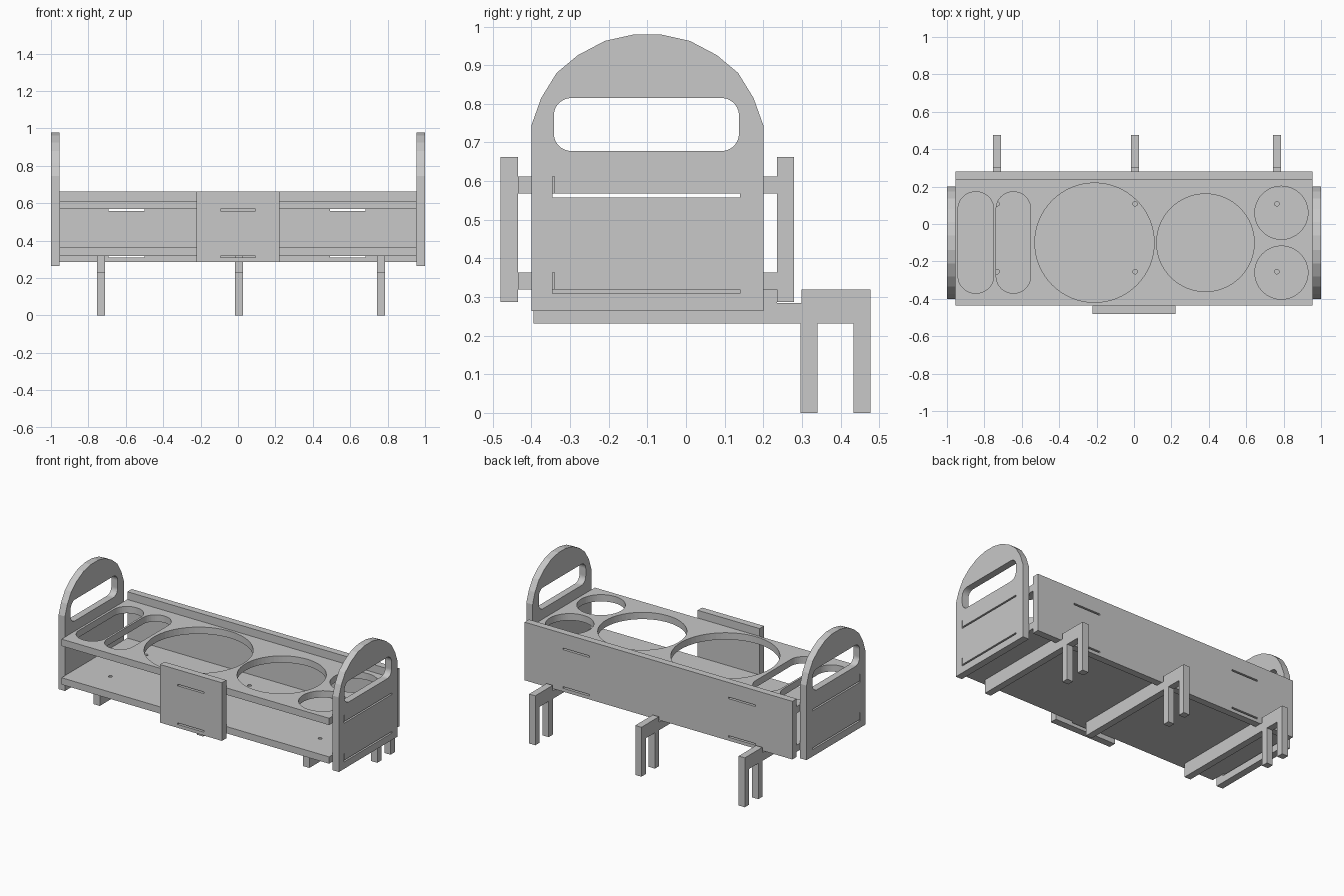
import bpy, bmesh
from math import cos, sin, pi

cube = bpy.data.objects.get("Cube")
if cube:
    bpy.data.objects.remove(cube, do_unlink=True)

grey = bpy.data.materials.new("plain grey")
grey.use_nodes = True
colour = (0.58, 0.58, 0.58, 1)
grey.diffuse_color = colour
grey.node_tree.nodes["Principled BSDF"].inputs["Base Color"].default_value = colour


def rect(u0, u1, v0, v1):
    return [(u0, v0), (u1, v0), (u1, v1), (u0, v1)]


def circle(u, v, r, n=64):
    return [(u + r * cos(2 * pi * i / n), v + r * sin(2 * pi * i / n)) for i in range(n)]


def rounded(u0, u1, v0, v1, r, n=12):
    pts = []
    corners = [(u1 - r, v1 - r), (u0 + r, v1 - r), (u0 + r, v0 + r), (u1 - r, v0 + r)]
    for q, (cu, cv) in enumerate(corners):
        for i in range(n + 1):
            a = (q + i / n) * pi / 2
            pts.append((cu + r * cos(a), cv + r * sin(a)))
    return pts


def plate(name, axis, lo, hi, outline, holes=()):
    """Flat board cut to an outline with holes, lying across the given axis."""
    curve = bpy.data.curves.new(name + "_profile", "CURVE")
    curve.dimensions = "2D"
    curve.fill_mode = "BOTH"
    curve.extrude = (hi - lo) / 2
    for loop in [outline, *holes]:
        spline = curve.splines.new("POLY")
        spline.points.add(len(loop) - 1)
        for point, (u, v) in zip(spline.points, loop):
            point.co = (u, v, 0, 1)
        spline.use_cyclic_u = True
    temp = bpy.data.objects.new(name + "_profile", curve)
    bpy.context.scene.collection.objects.link(temp)
    graph = bpy.context.evaluated_depsgraph_get()
    mesh = bpy.data.meshes.new_from_object(temp.evaluated_get(graph))
    bpy.data.objects.remove(temp, do_unlink=True)
    bpy.data.curves.remove(curve)

    mid = (lo + hi) / 2
    bm = bmesh.new()
    bm.from_mesh(mesh)
    for vert in bm.verts:
        u, v, w = vert.co
        w += mid
        vert.co = {"x": (w, u, v), "y": (u, w, v), "z": (u, v, w)}[axis]
    bmesh.ops.remove_doubles(bm, verts=bm.verts, dist=1e-5)
    bmesh.ops.recalc_face_normals(bm, faces=bm.faces)
    for face in bm.faces:
        face.smooth = False
        face.material_index = 0
    bm.to_mesh(mesh)
    bm.free()
    mesh.name = name
    mesh.materials.clear()
    mesh.materials.append(grey)
    obj = bpy.data.objects.new(name, mesh)
    bpy.context.scene.collection.objects.link(obj)
    return obj


# Shared layout
END, SIDE = 0.955, 1.0
FRONT, BACK, T = -0.435, 0.235, 0.045
UPPER, LOWER = (0.568, 0.612), (0.319, 0.363)
GAP = 0.01
FRONT_TAB = (-0.094, 0.094)
BACK_TABS = [(-0.692, -0.499), (0.491, 0.683)]


def slots(spans):
    return [rect(a, b, lo - GAP, hi) for a, b in spans for lo, hi in (UPPER, LOWER)]


# Shelf outline with tabs that pass through the surrounding boards
shelf = [(-END, FRONT)]
a, b = FRONT_TAB
shelf += [(a, FRONT), (a, FRONT - T), (b, FRONT - T), (b, FRONT)]
shelf += [(END, FRONT), (END, -0.34), (SIDE, -0.34), (SIDE, 0.14), (END, 0.14), (END, BACK)]
for a, b in reversed(BACK_TABS):
    shelf += [(b, BACK), (b, BACK + T), (a, BACK + T), (a, BACK)]
shelf += [(-END, BACK), (-END, 0.14), (-SIDE, 0.14), (-SIDE, -0.34), (-END, -0.34)]

# Upper shelf with container openings
openings = [
    rounded(-0.941, -0.750, -0.37, 0.172, 0.093),
    rounded(-0.737, -0.553, -0.37, 0.172, 0.091),
    circle(-0.211, -0.1, 0.319),
    circle(0.382, -0.1, 0.261),
    circle(0.788, 0.06, 0.142),
    circle(0.788, -0.26, 0.142),
]
plate("upper_shelf", "z", *UPPER, shelf, openings)

# Lower shelf with screw holes above each bracket
BRACKETS = {"right": -0.732, "middle": 0.006, "left": 0.764}
screws = [circle(x, y, 0.012, 24) for x in BRACKETS.values() for y in (0.108, -0.255)]
plate("lower_shelf", "z", *LOWER, shelf, screws)

# Back board and short front board
plate("back_board", "y", BACK, BACK + T, rect(-END, END, 0.287, 0.662), slots(BACK_TABS))
plate("front_board", "y", FRONT - T, FRONT, rect(-0.221, 0.221, 0.287, 0.662), slots([FRONT_TAB]))

# Arched end panels with handle openings
arch = [(0.3, 0.745), (0.275, 0.815), (0.235, 0.88), (0.18, 0.926), (0.11, 0.963), (0.038, 0.979)]
panel = [(-0.4, 0.264), (0.2, 0.264)]
panel += [(-0.1 + d, z) for d, z in arch] + [(-0.1 - d, z) for d, z in reversed(arch)]
cuts = [rounded(-0.342, 0.137, 0.678, 0.815, 0.045)] + slots([(-0.346, 0.14)])
plate("left_end_panel", "x", END, SIDE, panel, cuts)
plate("right_end_panel", "x", -SIDE, -END, panel, cuts)

# Support brackets: a long bar under the shelf and a forked hook behind
bracket = [(-0.395, 0.231), (0.297, 0.231), (0.297, 0), (0.34, 0), (0.34, 0.231),
           (0.433, 0.231), (0.433, 0), (0.477, 0), (0.477, 0.319), (0.299, 0.319),
           (0.299, 0.284), (BACK, 0.284), (BACK, 0.319), (-0.395, 0.319)]
for side, x in BRACKETS.items():
    plate(side + "_bracket", "x", x - 0.022, x + 0.022, bracket)
